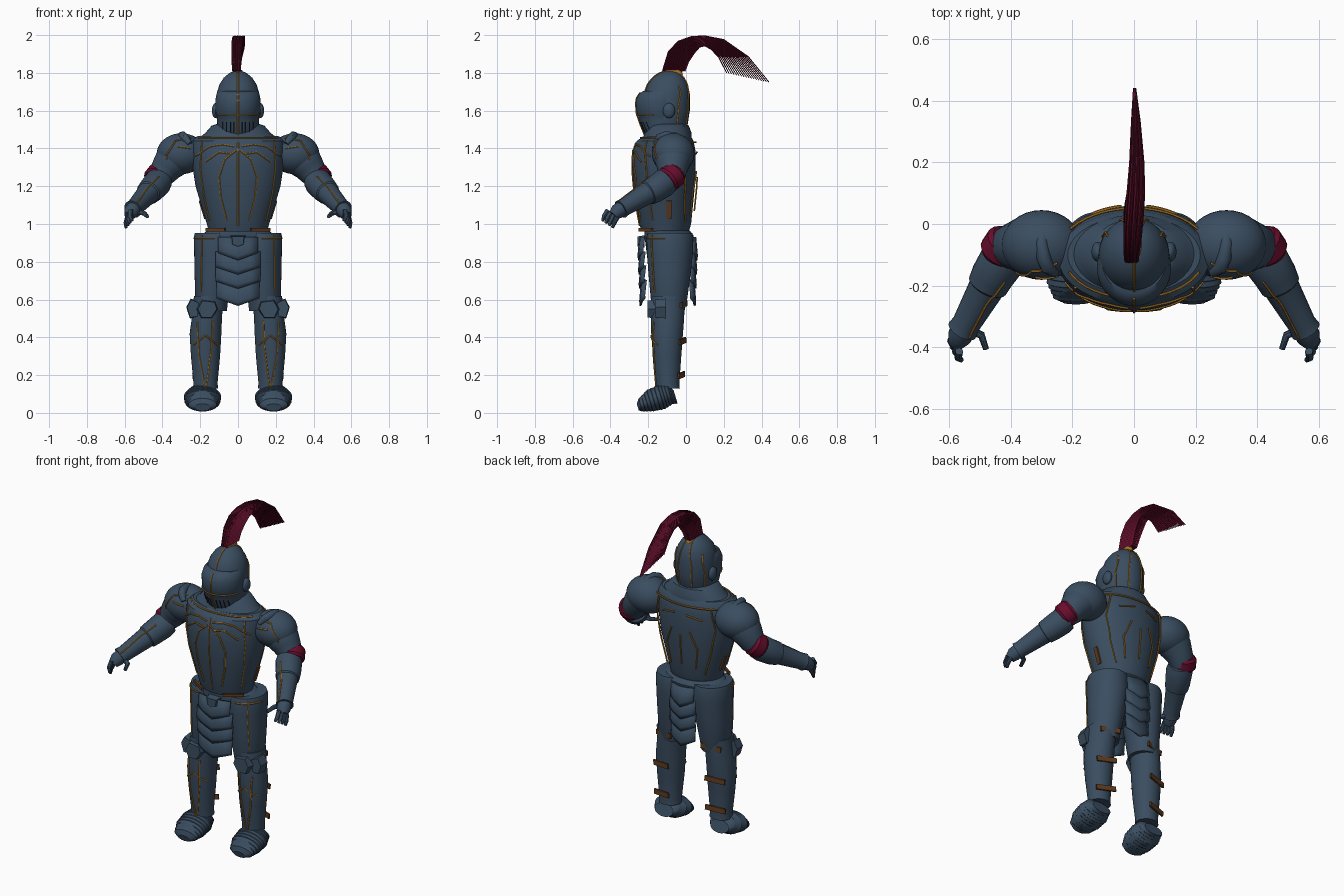
import bpy, bmesh, math
from mathutils import Vector, Matrix
from mathutils.bvhtree import BVHTree

cube = bpy.data.objects.get("Cube")
if cube:
    bpy.data.objects.remove(cube)


def material(name, colour):
    m = bpy.data.materials.new(name)
    m.use_nodes = True
    m.diffuse_color = (*colour, 1)
    m.node_tree.nodes["Principled BSDF"].inputs["Base Color"].default_value = (*colour, 1)
    return m


STEEL = material("blue steel", (0.042, 0.074, 0.117))
GOLD = material("gold trim", (0.4, 0.18, 0.02))
BROWN = material("brown leather", (0.12, 0.045, 0.013))
RED = material("crimson", (0.14, 0.004, 0.026))
WINE = material("dark wine", (0.05, 0.003, 0.01))
DARK = material("dark slot", (0.01, 0.016, 0.024))
made = []


def add(name, mesh, mat):
    ob = bpy.data.objects.new(name, mesh)
    bpy.context.collection.objects.link(ob)
    mesh.materials.clear()
    mesh.materials.append(mat)
    made.append(ob)
    return ob


def from_bm(name, bm, mat):
    bmesh.ops.recalc_face_normals(bm, faces=bm.faces)
    mesh = bpy.data.meshes.new(name)
    bm.to_mesh(mesh)
    bm.free()
    return add(name, mesh, mat)


def loft(name, rings, mat=STEEL, axis="z", n=40, lean=0):
    """Skin of ellipses, each (centre x, y, z, half width, half depth)."""
    bm = bmesh.new()
    loops = []
    for x, y, z, a, b in rings:
        loop = []
        for i in range(n):
            u, v = a * math.cos(math.tau * i / n), b * math.sin(math.tau * i / n)
            loop.append(bm.verts.new((x + u, y + v, z) if axis == "z" else (x + u, y + lean * v, z + v)))
        loops.append(loop)
    for p, q in zip(loops, loops[1:]):
        for i in range(n):
            j = (i + 1) % n
            bm.faces.new((p[i], p[j], q[j], q[i]))
    bm.faces.new(loops[0])
    bm.faces.new(loops[-1])
    return from_bm(name, bm, mat)


def ball(name, centre, size, mat=STEEL):
    bm = bmesh.new()
    bmesh.ops.create_uvsphere(bm, u_segments=32, v_segments=20, radius=1,
                              matrix=Matrix.Translation(centre) @ Matrix.Diagonal((*size, 1)))
    return from_bm(name, bm, mat)


def box(name, centre, size, mat, turn=0, tilt=0):
    bm = bmesh.new()
    m = (Matrix.Translation(centre) @ Matrix.Rotation(turn, 4, "Z")
         @ Matrix.Rotation(tilt, 4, "Y") @ Matrix.Diagonal((*size, 1)))
    bmesh.ops.create_cube(bm, size=1, matrix=m)
    return from_bm(name, bm, mat)


def slab(name, outline, y0, y1, mat=STEEL, inset=0.8):
    """Front outline extruded along y, with a narrowed front face."""
    bm = bmesh.new()
    mid = sum((Vector(p) for p in outline), Vector((0, 0))) / len(outline)
    front = [mid + (Vector(p) - mid) * inset for p in outline]
    a = [bm.verts.new((p[0], y0, p[1])) for p in front]
    b = [bm.verts.new((x, y1, z)) for x, z in outline]
    bm.faces.new(a)
    bm.faces.new(b)
    for i in range(len(a)):
        j = (i + 1) % len(a)
        bm.faces.new((a[i], a[j], b[j], b[i]))
    return from_bm(name, bm, mat)


def cords(name, paths, mat=STEEL, res=2):
    """Round tubes; each path is a list of (point, radius)."""
    cu = bpy.data.curves.new(name, "CURVE")
    cu.dimensions = "3D"
    cu.bevel_depth = 1
    cu.bevel_resolution = res
    cu.use_fill_caps = True
    for path in paths:
        sp = cu.splines.new("POLY")
        sp.points.add(len(path) - 1)
        for pt, (co, r) in zip(sp.points, path):
            pt.co = (*co, 1)
            pt.radius = r
    tmp = bpy.data.objects.new(name + "_path", cu)
    bpy.context.collection.objects.link(tmp)
    bpy.context.view_layer.update()
    mesh = bpy.data.meshes.new_from_object(tmp.evaluated_get(bpy.context.evaluated_depsgraph_get()))
    bpy.data.objects.remove(tmp)
    mesh.name = name
    return add(name, mesh, mat)


def trim(name, target, lines, face=-1, mat=GOLD, r=0.0042, mirror=True, lift=0.002):
    """Lay (x, z) lines on the front (face -1) or back (face 1) of a part."""
    bm = bmesh.new()
    bm.from_mesh(target.data)
    tree = BVHTree.FromBMesh(bm)
    bm.free()
    paths = []
    for line in lines:
        for s in ((1, -1) if mirror else (1,)):
            path = []
            for (x0, z0), (x1, z1) in zip(line, line[1:]):
                for k in range(9):
                    t = k / 8
                    hit, normal = tree.ray_cast(Vector((s * (x0 + (x1 - x0) * t), 2 * face, z0 + (z1 - z0) * t)),
                                                Vector((0, -face, 0)))[:2]
                    if hit and (not path or (hit + normal * lift - path[-1][0]).length > 0.003):
                        path.append((hit + normal * lift, r))
            if len(path) > 1:
                paths.append(path)
    if paths:
        cords(name, paths, mat, 1)


# Torso, collar and belt
torso = loft("cuirass", [(0, -.11, .96, .155, .125), (0, -.11, 1.0, .165, .137), (0, -.113, 1.1, .195, .15),
                         (0, -.115, 1.2, .225, .162), (0, -.117, 1.3, .24, .168), (0, -.115, 1.39, .247, .165),
                         (0, -.11, 1.44, .245, .15), (0, -.1, 1.465, .215, .125)], n=56)
loft("collar", [(0, -.1, 1.45, .215, .13), (0, -.095, 1.48, .175, .125), (0, -.095, 1.52, .14, .11),
                (0, -.1, 1.53, .11, .1)])
trim("chest_trim", torso, [[(0, .99), (0, 1.43)], [(.01, 1.39), (.07, 1.34), (.1, 1.25), (.09, 1.14), (.06, 1.02)],
                           [(.02, 1.41), (.08, 1.42), (.15, 1.41), (.22, 1.36)],
                           [(.03, 1.37), (.1, 1.38), (.17, 1.33)], [(.19, 1.44), (.2, 1.3), (.18, 1.15), (.15, 1.02)],
                           [(0, 1.455), (.21, 1.455)]])
trim("back_trim", torso, [[(0, 1.07), (0, 1.25)], [(.17, 1.43), (.19, 1.3), (.16, 1.15), (.12, 1.02)],
                          [(0, 1.43), (.2, 1.43)], [(.04, 1.38), (.13, 1.36)], [(.06, 1.28), (.1, 1.18), (.08, 1.05)]],
     face=1, r=.0048, lift=.01)

# Hips and layered skirt plates, front and back
loft("hips", [(0, -.09, .72, .06, .08), (0, -.09, .82, .15, .115), (0, -.09, .94, .2, .13), (0, -.1, .965, .16, .12)])
for side, face, base, span in (("front", -1, -.212, 1), ("back", 1, .018, .72)):
    for i in range(4):
        w, z = (.105, .118, .118, .112)[i] * span, .93 - .075 * i
        bm = bmesh.new()
        rows = []
        for drop, out in ((0, 0), (.055, .009), (.07, .006)):
            row = []
            for x in (-1, -.55, 0, .55, 1):
                dip = drop + .04 * (1 - abs(x)) * drop / .07
                y = base + face * (out + .022 * (1 - x * x) + .003 * (3 - i))
                row.append(bm.verts.new((x * w, y, z - dip - (.028 if i == 3 else .012) * (drop > 0))))
            rows.append(row)
        for p, q in zip(rows, rows[1:]):
            for k in range(4):
                bm.faces.new((p[k], p[k + 1], q[k + 1], q[k]))
        plate = from_bm(f"{side}_skirt_plate_{i + 1}", bm, STEEL)
        solid = plate.modifiers.new("thickness", "SOLIDIFY")
        solid.thickness = .01
        solid.offset = 0
slab("belt_buckle", [(-.04, .94), (.04, .94), (.035, .89), (0, .875), (-.035, .89)], -.258, -.22)

# Helmet with visor
helmet = loft("helmet", [(0, -.115, 1.46, .09, .09), (0, -.11, 1.5, .105, .115), (0, -.105, 1.6, .116, .125),
                         (0, -.1, 1.69, .113, .12), (0, -.096, 1.74, .098, .106), (0, -.092, 1.775, .075, .082),
                         (0, -.088, 1.8, .045, .05), (0, -.085, 1.812, .015, .018)])
visor = loft("visor", [(0, -.12, 1.705, .104, .104), (0, -.132, 1.69, .113, .117), (0, -.141, 1.655, .12, .125),
                       (0, -.14, 1.58, .118, .12), (0, -.138, 1.57, .113, .115), (0, -.135, 1.545, .112, .113),
                       (0, -.12, 1.465, .1, .095)])
trim("visor_trim", visor, [[(0, 1.47), (0, 1.695)], [(0, 1.578), (.112, 1.578)]])
trim("breathing_slots", visor, [[(.02 * k, 1.485), (.02 * k, 1.54)] for k in range(1, 5)], mat=DARK, r=.003, lift=0)
trim("crown_trim", helmet, [[(0, 1.69), (0, 1.81)]])
trim("helmet_back_trim", helmet, [[(.04, 1.49), (.045, 1.65), (.02, 1.79)], [(0, 1.5), (.09, 1.5)],
                                  [(.09, 1.5), (.1, 1.62), (.085, 1.73)]], face=1)
loft("plume_socket", [(0, -.07, 1.785, .03, .055), (0, -.07, 1.815, .022, .046)], GOLD)

# Plume made of swept strands
outer = [(-.12, 1.81), (-.09, 1.91), (-.04, 1.965), (.03, 1.99), (.1, 1.994), (.2, 1.975), (.33, 1.885), (.44, 1.75)]
inner = [(-.01, 1.81), (.01, 1.86), (.04, 1.905), (.07, 1.938), (.1, 1.945), (.135, 1.925), (.175, 1.88), (.215, 1.8)]
width = [.016, .02, .024, .026, .026, .021, .013, .003]
shift = [-.008, -.008, -.004, .001, .006, .009, .006, .002]
for mat, name, odd in ((RED, "plume_bright_strands", 0), (WINE, "plume_dark_strands", 1)):
    paths = []
    for j in range(18):
        for k in range(-3, 4):
            if (j + k) % 2 == odd:
                u = j / 17
                paths.append([((dx + k / 3 * w, a[0] + (b[0] - a[0]) * u, a[1] + (b[1] - a[1]) * u),
                               .0072 - .0007 * i)
                              for i, (a, b, w, dx) in enumerate(zip(outer, inner, width, shift))])
    cords(name, paths, mat, 0)

for s, side in ((1, "left"), (-1, "right")):
    def P(x, y, z):
        return Vector((s * x, y, z))

    def M(rings):
        return [(s * x, *rest) for x, *rest in rings]

    def mark(name, target, lines):
        trim(f"{side}_{name}", target, [[(s * x, z) for x, z in line] for line in lines], mirror=False)

    ball(side + "_ear_disc", P(.118, -.09, 1.6), (.02, .032, .04))
    # Shoulder: dome with a raised crest
    dome = ball(side + "_shoulder_dome", P(.3, -.068, 1.372), (.13, .113, .108))
    cords(side + "_shoulder_crest", [[(P(.255, -.16, 1.425), .014), (P(.28, -.142, 1.455), .022),
                                      (P(.293, -.11, 1.466), .024), (P(.3, -.06, 1.466), .022),
                                      (P(.295, -.01, 1.45), .013)]], res=4)
    mark("shoulder_trim", dome, [[(.25, 1.455), (.33, 1.44), (.38, 1.36), (.37, 1.3)], [(.25, 1.4), (.32, 1.41)]])
    # Arm with a padded band behind the elbow
    cords(side + "_upper_arm", [[(P(.32, -.068, 1.36), .1), (P(.36, -.07, 1.32), .092), (P(.378, -.072, 1.297), .083),
                                 (P(.4, -.075, 1.265), .073), (P(.42, -.092, 1.235), .062)]], res=8)
    cords(side + "_elbow_padding", [[(P(.407, -.052, 1.272), .058), (P(.414, -.06, 1.264), .069),
                                     (P(.434, -.092, 1.238), .07), (P(.44, -.102, 1.23), .06)]], RED, res=6)
    fore = cords(side + "_forearm", [[(P(.405, -.085, 1.235), .064), (P(.425, -.115, 1.219), .075),
                                      (P(.46, -.17, 1.18), .07), (P(.475, -.2, 1.165), .066),
                                      (P(.477, -.204, 1.163), .059), (P(.545, -.325, 1.09), .046),
                                      (P(.557, -.345, 1.078), .05)]], res=8)
    mark("forearm_trim", fore, [[(.42, 1.25), (.48, 1.19), (.55, 1.09)]])
    # Hand
    cords(side + "_palm", [[(P(.55, -.335, 1.085), .04), (P(.565, -.365, 1.065), .04), (P(.576, -.385, 1.043), .028)]],
          res=5)
    fingers = [[(P(.585 - .006 * i, -.365 - .016 * i, 1.035 + .013 * i), .013),
                (P(.594 - .008 * i, -.38 - .018 * i, 1.005 + .012 * i), .012),
                (P(.593 - .011 * i, -.39 - .017 * i, .98 + .012 * i), .008)] for i in range(4)]
    thumb = [(P(.535, -.345, 1.07), .015), (P(.495, -.36, 1.055), .013), (P(.48, -.405, 1.04), .01)]
    cords(side + "_fingers", fingers + [thumb], res=3)

    # Leg
    thigh = loft(side + "_thigh_guard", M([(.135, -.09, .54, .076, .082), (.139, -.09, .6, .087, .096),
                                           (.128, -.087, .74, .102, .112), (.12, -.085, .85, .112, .122),
                                           (.12, -.085, .93, .114, .124), (.12, -.085, .952, .108, .118)]))
    shin = loft(side + "_shin_guard", M([(.172, -.095, .13, .066, .062), (.172, -.097, .16, .064, .062),
                                         (.172, -.1, .3, .077, .075), (.172, -.1, .42, .084, .084),
                                         (.165, -.098, .5, .08, .088), (.155, -.095, .62, .078, .09)]))
    mark("thigh_trim", thigh, [[(.19, .94), (.195, .64)], [(.125, .925), (.231, .925)]])
    mark("shin_trim", shin, [[(.135, .49), (.14, .35), (.165, .14)], [(.215, .48), (.205, .3), (.175, .14)],
                             [(.11, .36), (.172, .41), (.235, .36)]])
    # Knee with a thin side wing
    slab(side + "_knee_plate", [(s * x, z) for x, z in ((.115, .595), (.1, .55), (.135, .495), (.2, .495),
                                                        (.225, .55), (.195, .605))], -.205, -.13)
    slab(side + "_knee_wing", [(s * x, z) for x, z in ((.19, .58), (.25, .605), (.274, .56), (.255, .5), (.19, .51))],
         -.165, -.105, inset=.9)
    # Calf straps
    for i, (x, z) in enumerate(((.16, .575), (.182, .38), (.182, .2))):
        box(f"{side}_calf_strap_{i + 1}", P(x, -.012 - .006 * i, z), (.12, .01, .03), BROWN, s * -.25, s * .1)
    # Armoured shoe with overlapping lames
    keys = [(-.255, .03, .04, .018), (-.24, .042, .072, .034), (-.19, .065, .093, .056), (-.13, .083, .096, .062),
            (-.085, .1, .08, .052), (-.055, .085, .062, .036)]
    rings = []
    for a, b in zip(keys, keys[1:]):
        for k in range(3):
            for t, grow in ((k / 3, 1.03), ((k + .85) / 3, .98)):
                y, z, w, h = (p + (q - p) * t for p, q in zip(a, b))
                rings.append((s * .188, y, z, w * grow, h * grow))
    loft(side + "_shoe", rings + [(s * .188, *keys[-1])], axis="y", n=32, lean=-.3)
    # Waist belt and flank strap of the cuirass
    box(side + "_waist_belt", P(.118, -.213, .97), (.12, .012, .017), BROWN, s * .6)
    box(side + "_flank_strap", P(.189, -.09, 1.075), (.009, .025, .1), BROWN, 0, s * .3)

bpy.ops.object.select_all(action="DESELECT")
for ob in made:
    ob.select_set(True)
bpy.context.view_layer.objects.active = made[0]
bpy.ops.object.shade_smooth_by_angle(angle=math.radians(35))
